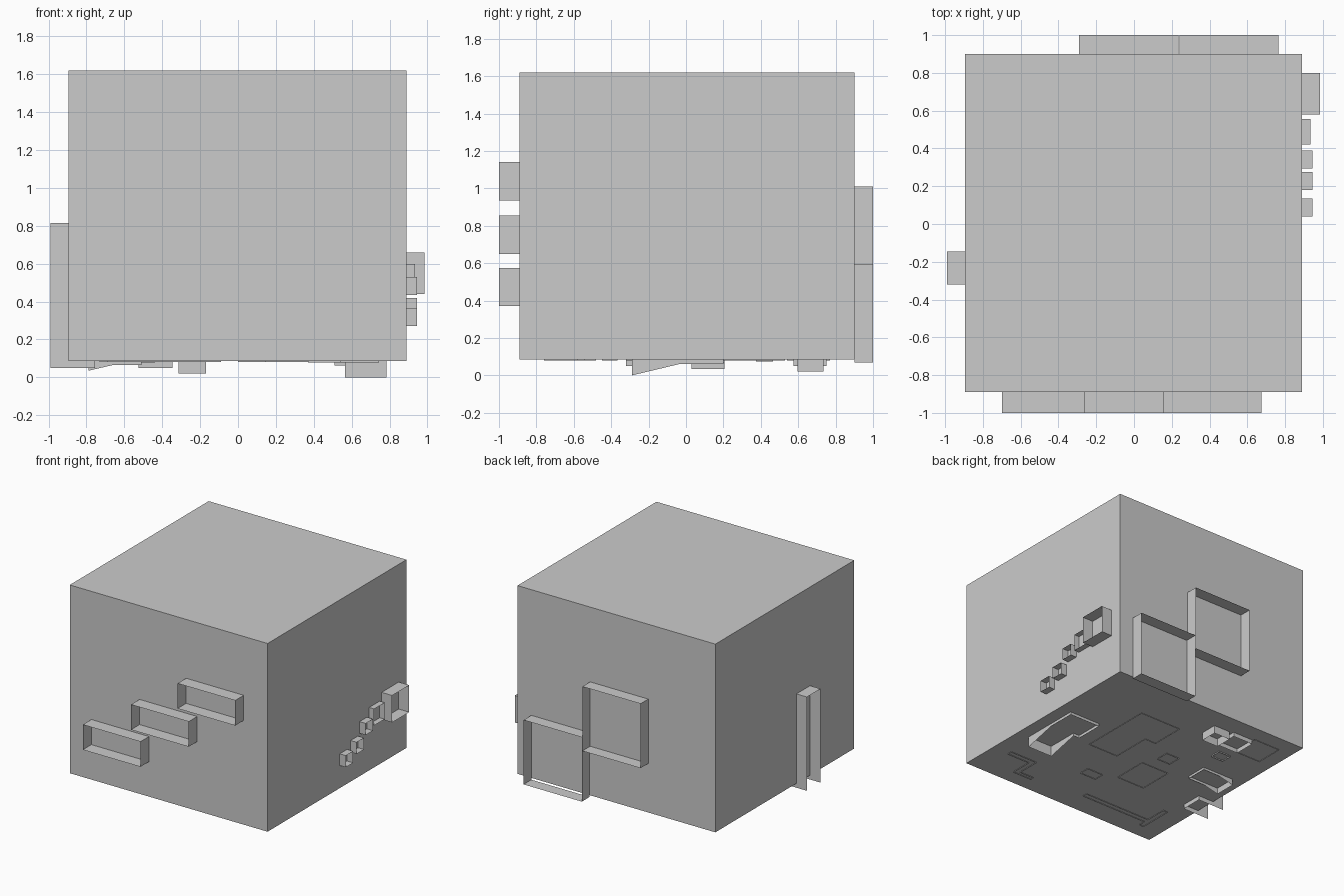
import bpy, bmesh
from mathutils import Vector

if "Cube" in bpy.data.objects:
    bpy.data.objects.remove(bpy.data.objects["Cube"])

X0, X1, Y0, Y1, Z0, Z1 = -0.895, 0.89, -0.89, 0.90, 0.085, 1.62


def finish(name, bm):
    me = bpy.data.meshes.new(name)
    bm.to_mesh(me)
    bm.free()
    ob = bpy.data.objects.new(name, me)
    bpy.context.collection.objects.link(ob)
    return ob


def rim(name, base, outer, closed=True):
    """Open sheet wall joining a loop on the body to its raised copy."""
    bm = bmesh.new()
    a = [bm.verts.new(p) for p in base]
    b = [bm.verts.new(p) for p in outer]
    n = len(a)
    for i in range(n if closed else n - 1):
        j = (i + 1) % n
        bm.faces.new((a[i], a[j], b[j], b[i]))
    bmesh.ops.recalc_face_normals(bm, faces=bm.faces)
    return finish(name, bm)


def rect(a0, a1, b0, b1):
    return [(a0, b0), (a1, b0), (a1, b1), (a0, b1)]


def under_rim(name, pts, z):
    """Rim hanging from the underside; z is a depth or a function of x, y."""
    depth = z if callable(z) else lambda x, y: z
    rim(name, [(x, y, Z0) for x, y in pts],
        [(x, y, depth(x, y)) for x, y in pts])


# Body block
bm = bmesh.new()
bmesh.ops.create_cube(bm, size=1)
for v in bm.verts:
    v.co = Vector((X1 if v.co.x > 0 else X0, Y1 if v.co.y > 0 else Y0,
                   Z1 if v.co.z > 0 else Z0))
finish("body", bm)

# Front: three stepped window rims
for i, (x, z) in enumerate([(-0.70, 0.37), (-0.265, 0.65), (0.155, 0.935)]):
    p = rect(x, x + 0.52, z, z + 0.205)
    rim(f"front_rim_{i}", [(a, Y0, b) for a, b in p], [(a, -1.0, b) for a, b in p])

# Back: two large rims
for i, (x, z) in enumerate([(0.24, 0.07), (-0.29, 0.485)]):
    p = rect(x, x + 0.525, z, z + 0.525)
    rim(f"back_rim_{i}", [(a, Y1, b) for a, b in p], [(a, 1.0, b) for a, b in p])

# Right: rising row of square rims (y, z, size, outer x)
for i, (y, z, s, xo) in enumerate([(0.04, 0.27, 0.095, 0.945), (0.18, 0.325, 0.095, 0.945),
                                   (0.295, 0.435, 0.095, 0.945), (0.42, 0.463, 0.135, 0.935),
                                   (0.58, 0.44, 0.22, 0.985)]):
    p = rect(y, y + s, z, z + s)
    rim(f"right_rim_{i}", [(X1, a, b) for a, b in p], [(xo, a, b) for a, b in p])

# Left: tall rim that wraps under the lower edge
p = [(-0.32, 0.05), (-0.32, 0.815), (-0.145, 0.815), (-0.145, 0.05)]
rim("left_rim", [(X0, a, b) for a, b in p], [(-0.99, a, b) for a, b in p], False)
p = [(X0, -0.32), (-0.755, -0.32), (-0.755, -0.145), (X0, -0.145)]
rim("left_rim_under", [(x, y, Z0) for x, y in p], [(x, y, 0.05) for x, y in p], False)

# Underside: two sloped rims
under_rim("sloped_rim", [(0.785, -0.29), (0.785, -0.03), (0.785, 0.2), (0.51, 0.2),
                         (0.51, -0.03), (0.565, -0.03), (0.565, -0.29)],
          lambda x, y: 0.062 if y > -0.1 else 0.0)
under_rim("small_sloped_rim", [(-0.79, 0.03), (-0.66, 0.03), (-0.51, 0.03),
                               (-0.51, 0.205), (-0.66, 0.205), (-0.79, 0.205)],
          lambda x, y: 0.065 if x > -0.7 else 0.035)

# Underside: rectangular rims
for i, (x0, x1, y0, y1, z) in enumerate([
        (-0.315, -0.17, 0.595, 0.735, 0.02), (-0.525, -0.345, 0.575, 0.75, 0.05),
        (-0.55, -0.44, 0.375, 0.465, 0.075), (0.0, 0.145, -0.45, -0.365, 0.08),
        (-0.36, -0.11, -0.32, -0.035, 0.081), (-0.28, -0.16, 0.08, 0.19, 0.08),
        (-0.77, -0.53, 0.54, 0.77, 0.081)]):
    under_rim(f"under_rim_{i}", rect(x0, x1, y0, y1), z)

# Underside: shallow stepped, zigzag and tee outlines
under_rim("stepped_rim", [(0.37, 0.53), (0.0, 0.53), (0.0, 0.25), (0.1, 0.25),
                          (0.1, -0.08), (0.37, -0.08)], 0.081)
under_rim("zigzag_rim", [(0.745, -0.54), (0.5, -0.54), (0.5, -0.73), (0.37, -0.73),
                         (0.37, -0.76), (0.54, -0.76), (0.54, -0.58), (0.745, -0.58)], 0.079)
under_rim("tee_rim", [(-0.09, -0.66), (-0.69, -0.66), (-0.69, -0.48), (-0.73, -0.48),
                      (-0.73, -0.76), (-0.69, -0.76), (-0.69, -0.70), (-0.09, -0.70)], 0.08)
